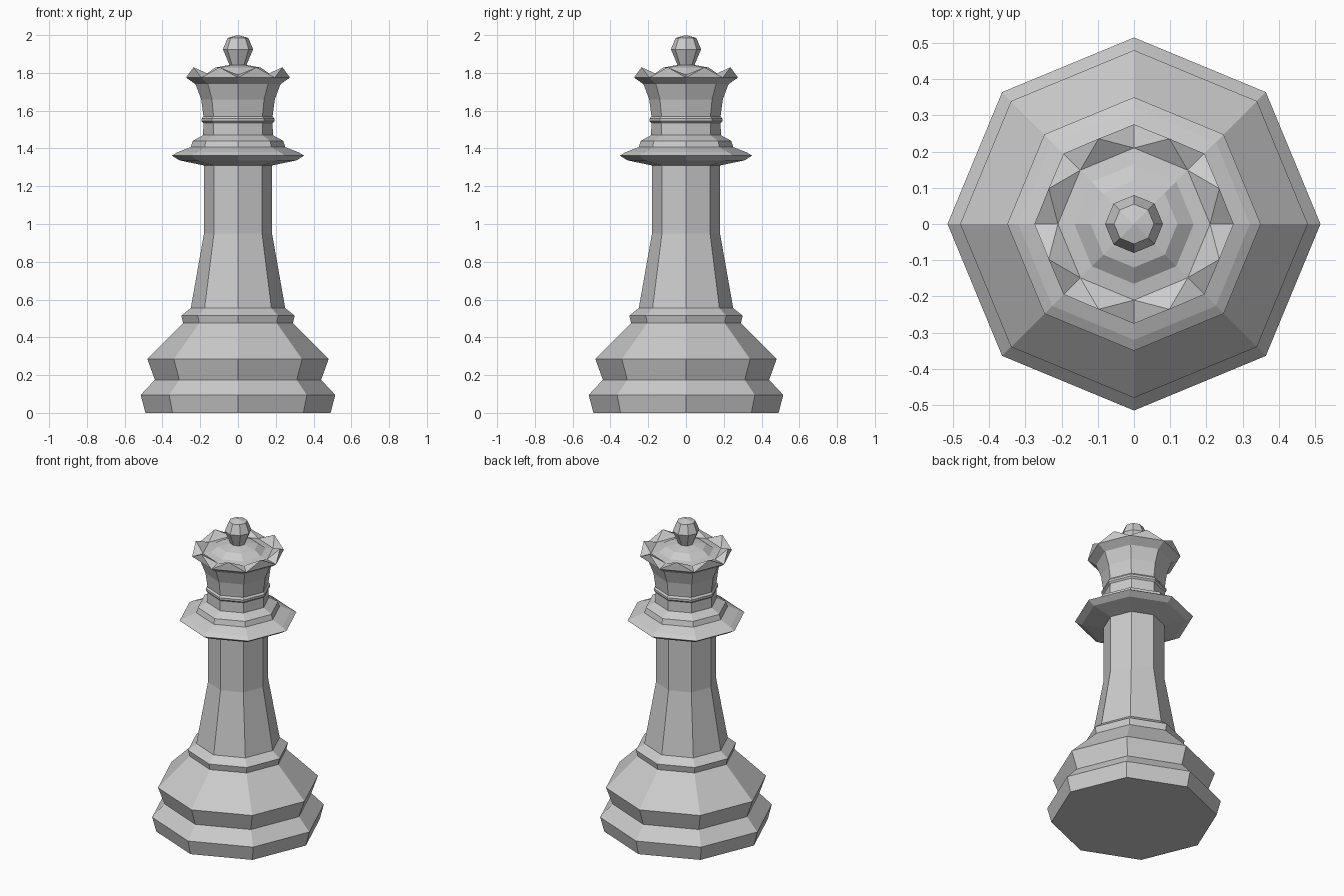
import bpy, bmesh
from math import sin, cos, pi

if "Cube" in bpy.data.objects:
    bpy.data.objects.remove(bpy.data.objects["Cube"])

SIDES = 8

# outer profile (radius, height) from the foot up to the notches of the crown
BODY = [(0.49, 0), (0.515, 0.095), (0.44, 0.175), (0.48, 0.285), (0.29, 0.475),
        (0.30, 0.515), (0.25, 0.555), (0.18, 0.95), (0.18, 1.31),
        (0.31, 1.337), (0.35, 1.362), (0.32, 1.38), (0.25, 1.407), (0.24, 1.44),
        (0.185, 1.47), (0.183, 1.535), (0.193, 1.545), (0.193, 1.558),
        (0.183, 1.57), (0.195, 1.66), (0.225, 1.74), (0.275, 1.775)]
# from the inside of the crown over the cap to the knob
TOP = [(0.21, 1.79), (0.165, 1.797), (0.12, 1.828), (0.045, 1.842),
       (0.08, 1.925), (0.055, 1.985)]
TIP = (0.255, 1.83)

bm = bmesh.new()


def ring(r, z, turn=0.0):
    return [bm.verts.new((r * cos(2 * pi * (i + turn) / SIDES),
                          r * sin(2 * pi * (i + turn) / SIDES), z)) for i in range(SIDES)]


def lathe(profile):
    rings = [ring(r, z) for r, z in profile]
    for a, b in zip(rings, rings[1:]):
        for i in range(SIDES):
            j = (i + 1) % SIDES
            bm.faces.new((a[i], a[j], b[j], b[i]))
    return rings


# foot, shaft, collar and crown wall
body = lathe(BODY)
bm.faces.new(body[0][::-1])

# cap and knob, closed with a point
top = lathe(TOP)
apex = bm.verts.new((0, 0, 2))

# crown points stand at the middle of each side
tips = ring(*TIP, 0.5)
rim, inner = body[-1], top[0]
for i in range(SIDES):
    j = (i + 1) % SIDES
    bm.faces.new((rim[i], rim[j], tips[i]))
    bm.faces.new((rim[i], tips[i], inner[i]))
    bm.faces.new((rim[j], inner[j], tips[i]))
    bm.faces.new((tips[i], inner[j], inner[i]))
    bm.faces.new((top[-1][i], top[-1][j], apex))

bmesh.ops.recalc_face_normals(bm, faces=bm.faces)
mesh = bpy.data.meshes.new("chess_piece")
bm.to_mesh(mesh)
bm.free()
bpy.context.collection.objects.link(bpy.data.objects.new("chess_piece", mesh))
